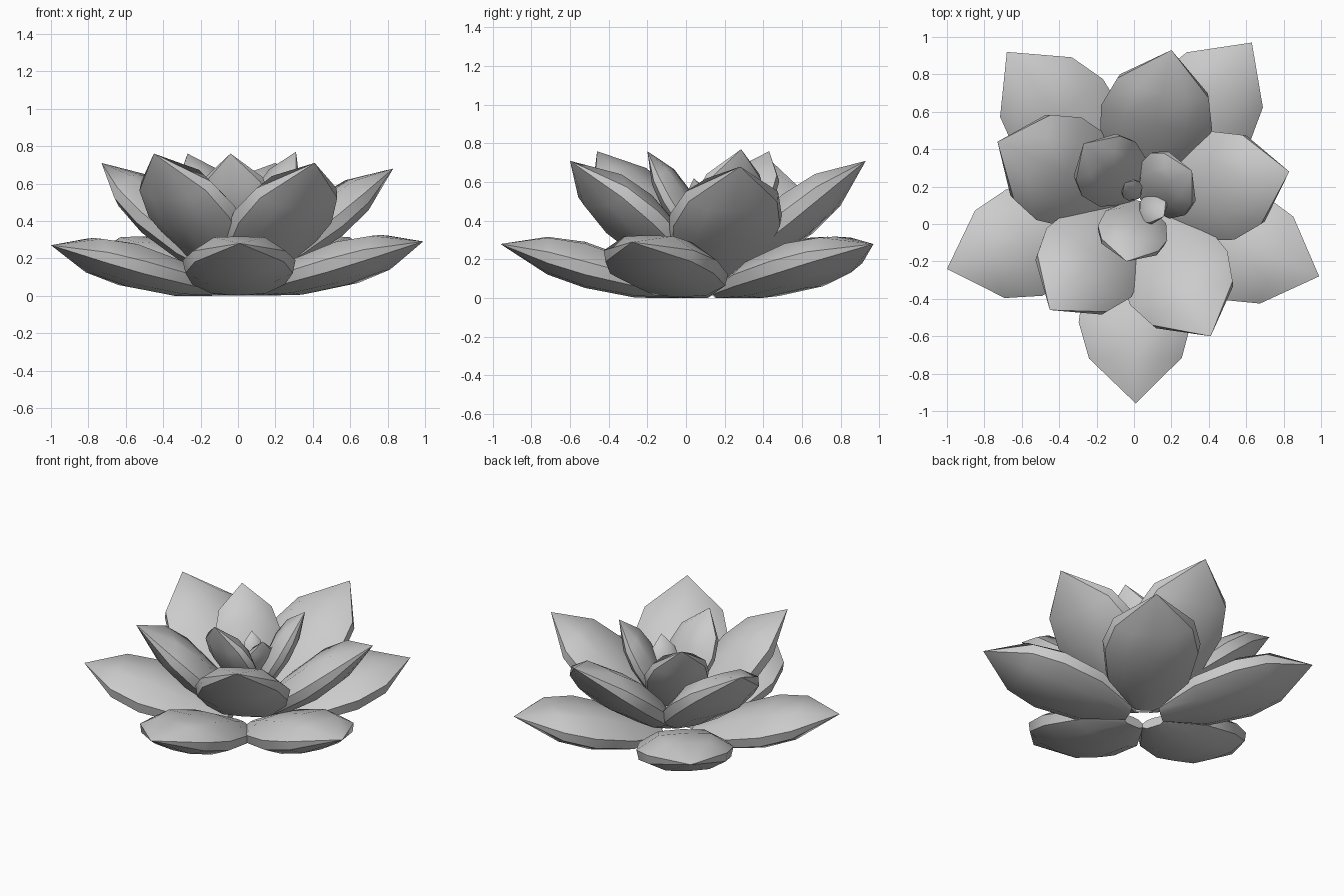
import bpy, math
from mathutils import Vector, Matrix

if "Cube" in bpy.data.objects:
    bpy.data.objects.remove(bpy.data.objects["Cube"])

# Half cross-sections of one petal, bottom to top as (y, z):
# spine, floor, belly, rim, shoulder, ridge
SECTIONS = {
    0.08: [(0, 0.00), (0.05, 0.00), (0.085, 0.02), (0.09, 0.04), (0.05, 0.06), (0, 0.065)],
    0.34: [(0, 0.00), (0.15, 0.01), (0.255, 0.06), (0.27, 0.12), (0.15, 0.19), (0, 0.20)],
    0.61: [(0, 0.05), (0.17, 0.06), (0.295, 0.12), (0.31, 0.19), (0.17, 0.285), (0, 0.295)],
    0.81: [(0, 0.12), (0.14, 0.13), (0.245, 0.18), (0.255, 0.24), (0.14, 0.315), (0, 0.32)],
}
TIP = Vector((1.06, 0, 0.28))


def petal(name, base, tip, width=1.0):
    """Thick petal: rounded underside, domed top, aimed at tip."""
    verts = []
    for x, s in SECTIONS.items():
        ring = s + [(-y, z) for y, z in reversed(s[1:-1])]
        verts += [Vector((x, y * width, z)) for y, z in ring]
    verts.append(TIP.copy())
    n, rows = 10, len(SECTIONS)
    faces = [(r * n + i, (r + 1) * n + i, (r + 1) * n + (i + 1) % n, r * n + (i + 1) % n)
             for r in range(rows - 1) for i in range(n)]
    last = (rows - 1) * n
    faces += [(last + i, rows * n, last + (i + 1) % n) for i in range(n)]
    faces.append(tuple(range(n)))
    # aim the petal's own base-to-tip line at the wanted tip
    base, v = Vector(base), Vector(tip) - Vector(base)
    pitch = math.asin(v.z / v.length) - math.atan2(TIP.z, TIP.x)
    yaw = math.atan2(v.y, v.x)
    m = (Matrix.Translation(base) @ Matrix.Rotation(yaw, 4, 'Z')
         @ Matrix.Rotation(-pitch, 4, 'Y') @ Matrix.Scale(v.length / TIP.length, 4))
    me = bpy.data.meshes.new(name)
    me.from_pydata([m @ p for p in verts], [], faces)
    me.update()
    ob = bpy.data.objects.new(name, me)
    bpy.context.collection.objects.link(ob)
    bpy.ops.object.select_all(action='DESELECT')
    ob.select_set(True)
    bpy.context.view_layer.objects.active = ob
    bpy.ops.object.shade_smooth_by_angle(angle=math.radians(40))


# Outer ring lying nearly flat
for i, t in enumerate([(0.01, -0.96, 0.28), (0.99, -0.28, 0.29), (0.63, 0.97, 0.28),
                       (-0.68, 0.92, 0.28), (-1.0, -0.24, 0.27)]):
    d = (Vector(t) - Vector((0, 0.1, 0))).to_2d().normalized() * 0.03
    petal(f"outer_petal_{i + 1}", (d.x, 0.1 + d.y, 0), t)

# Middle ring tilted up
for i, t in enumerate([(0.2, 0.93, 0.71), (0.83, 0.28, 0.68), (0.41, -0.6, 0.71),
                       (-0.45, -0.46, 0.76), (-0.73, 0.44, 0.71)]):
    petal(f"middle_petal_{i + 1}", (0.02, 0.11, 0.04), t, 1.0)

# Inner ring, nearly upright
for i, t in enumerate([(-0.27, 0.43, 0.76), (0.31, 0.285, 0.77), (-0.04, -0.2, 0.76)]):
    petal(f"inner_petal_{i + 1}", (0.03, 0.13, 0.18), t)

# Small heart petals
petal("heart_petal_1", (0.04, 0.13, 0.28), (0.16, 0.04, 0.62), 0.85)
petal("heart_petal_2", (0.03, 0.14, 0.33), (-0.05, 0.22, 0.57), 0.8)
